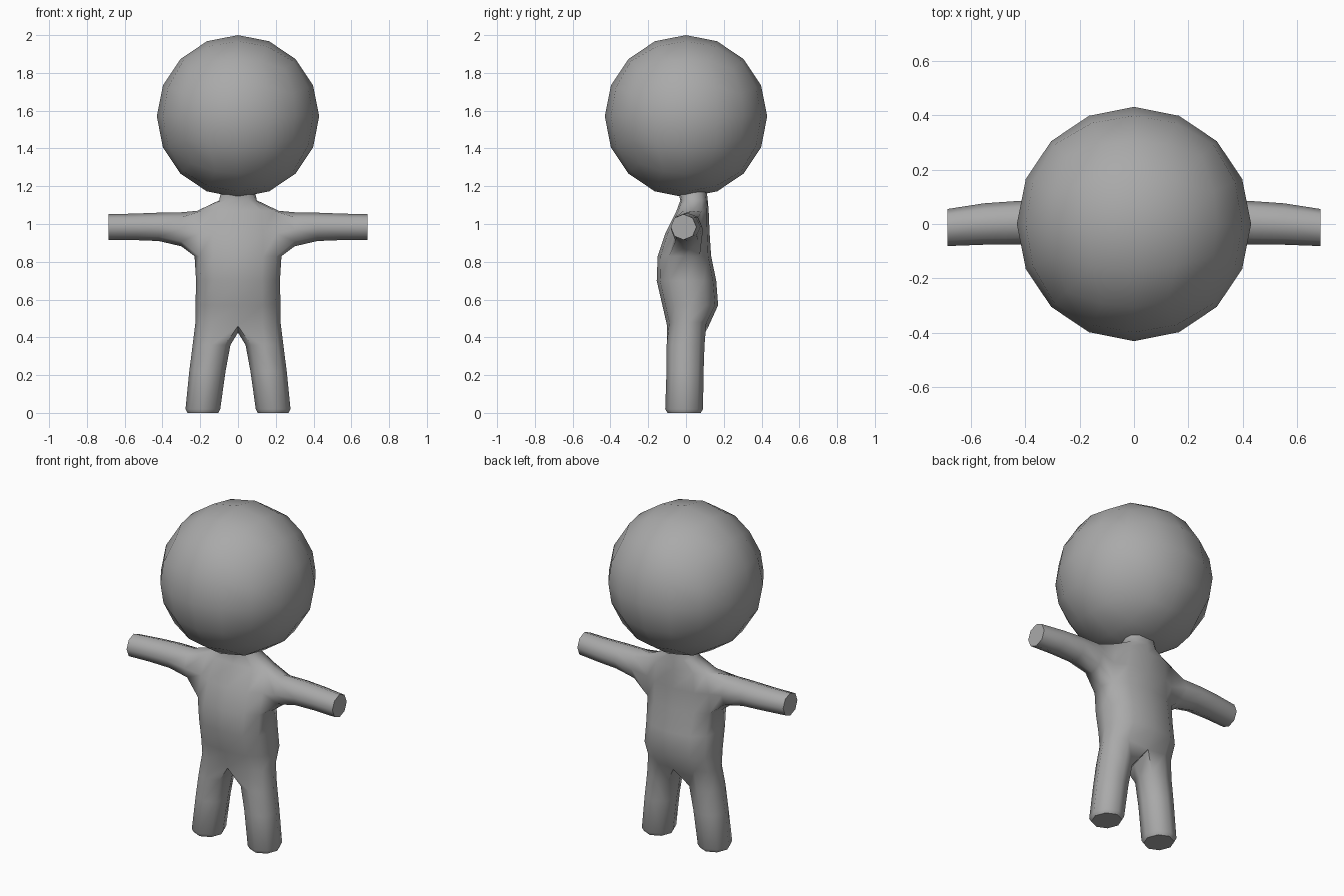
import bpy, bmesh, math
from math import sin, cos, radians, copysign

if "Cube" in bpy.data.objects:
    bpy.data.objects.remove(bpy.data.objects["Cube"])

grey = bpy.data.materials.new("plain grey")
grey.diffuse_color = (0.4, 0.4, 0.4, 1)
grey.use_nodes = True
grey.node_tree.nodes["Principled BSDF"].inputs["Base Color"].default_value = grey.diffuse_color


def finish(bm, name, angle):
    """Turn a bmesh into a smooth shaded object."""
    bmesh.ops.recalc_face_normals(bm, faces=bm.faces)
    mesh = bpy.data.meshes.new(name)
    bm.to_mesh(mesh)
    bm.free()
    mesh.materials.append(grey)
    obj = bpy.data.objects.new(name, mesh)
    bpy.context.collection.objects.link(obj)
    bpy.ops.object.select_all(action='DESELECT')
    obj.select_set(True)
    bpy.context.view_layer.objects.active = obj
    bpy.ops.object.shade_smooth_by_angle(angle=radians(angle))
    return obj


# head: cube rounded into a ball, 16 sides around each axis
bm = bmesh.new()
bmesh.ops.create_cube(bm, size=2)
bmesh.ops.subdivide_edges(bm, edges=bm.edges[:], cuts=3, use_grid_fill=True)
for v in bm.verts:
    for i in range(3):
        v.co[i] = math.tan(v.co[i] * math.pi / 4)
    v.co = v.co.normalized() * 0.43
    v.co.z += 1.57
finish(bm, "head", 60)

# body: one connected skin of torso, arms and legs
bm = bmesh.new()


def soft(value, power=0.8):
    return copysign(abs(value) ** power, value)


def bridge(a, b):
    """Join two loops of equal length with quads."""
    n = len(a)
    for i in range(n):
        bm.faces.new((a[i], a[(i + 1) % n], b[(i + 1) % n], b[i]))


# torso rings: height, half width, front y, back y
TORSO = [(0.48, 0.225, -0.10, 0.12), (0.57, 0.225, -0.125, 0.17),
         (0.70, 0.222, -0.155, 0.16), (0.83, 0.23, -0.15, 0.133),
         (0.95, 0.23, -0.11, 0.125), (1.07, 0.215, -0.05, 0.12),
         (1.125, 0.10, -0.03, 0.115), (1.17, 0.09, -0.04, 0.11)]
rings = []
for z, w, front, back in TORSO:
    mid, depth = (front + back) / 2, (back - front) / 2
    rings.append([bm.verts.new((w * soft(cos(radians(30 * k))),
                                mid + depth * soft(sin(radians(30 * k))), z))
                  for k in range(12)])
for lower, upper in zip(rings, rings[1:]):
    bridge(lower, upper)
bm.faces.new(rings[-1])

# open the sides for the arms
for k in (0, 6):
    bm.verts.remove(rings[4][k])

# crotch point between the legs
for k in (3, 9):
    rings[0][k].co.z = 0.46
crotch = bm.verts.new((0, 0, 0.425))

# arm rings: x, centre y, centre z, y radius, z radius
ARM = [(0.30, 0.005, 0.972, 0.085, 0.09), (0.42, 0.005, 0.985, 0.08, 0.075),
       (0.55, 0.0, 0.985, 0.076, 0.07), (0.685, -0.013, 0.984, 0.068, 0.068)]
# leg rings: z, centre x, centre y, x radius, y radius
LEG = [(0.36, 0.14, -0.002, 0.10, 0.10), (0.22, 0.162, -0.005, 0.096, 0.098),
       (0.02, 0.186, -0.01, 0.092, 0.10), (0.0, 0.186, -0.01, 0.082, 0.088)]

for side in (1, -1):
    def at(r, k):
        return rings[r][k if side == 1 else (6 - k) % 12]

    # arm
    loop = [at(3, 11), at(3, 0), at(3, 1), at(4, 1),
            at(5, 1), at(5, 0), at(5, 11), at(4, 11)]
    for x, cy, cz, ry, rz in ARM:
        new = [bm.verts.new((side * x, cy + ry * cos(radians(a)), cz + rz * sin(radians(a))))
               for a in range(-135, 225, 45)]
        bridge(loop, new)
        loop = new
    bm.faces.new(loop)

    # leg
    loop = [at(0, k) for k in (9, 10, 11, 0, 1, 2, 3)] + [crotch]
    for z, cx, cy, rx, ry in LEG:
        new = [bm.verts.new((side * (cx + rx * cos(radians(a))), cy + ry * sin(radians(a)), z))
               for a in range(-135, 225, 45)]
        bridge(loop, new)
        loop = new
    bm.faces.new(loop)

finish(bm, "body", 60)
